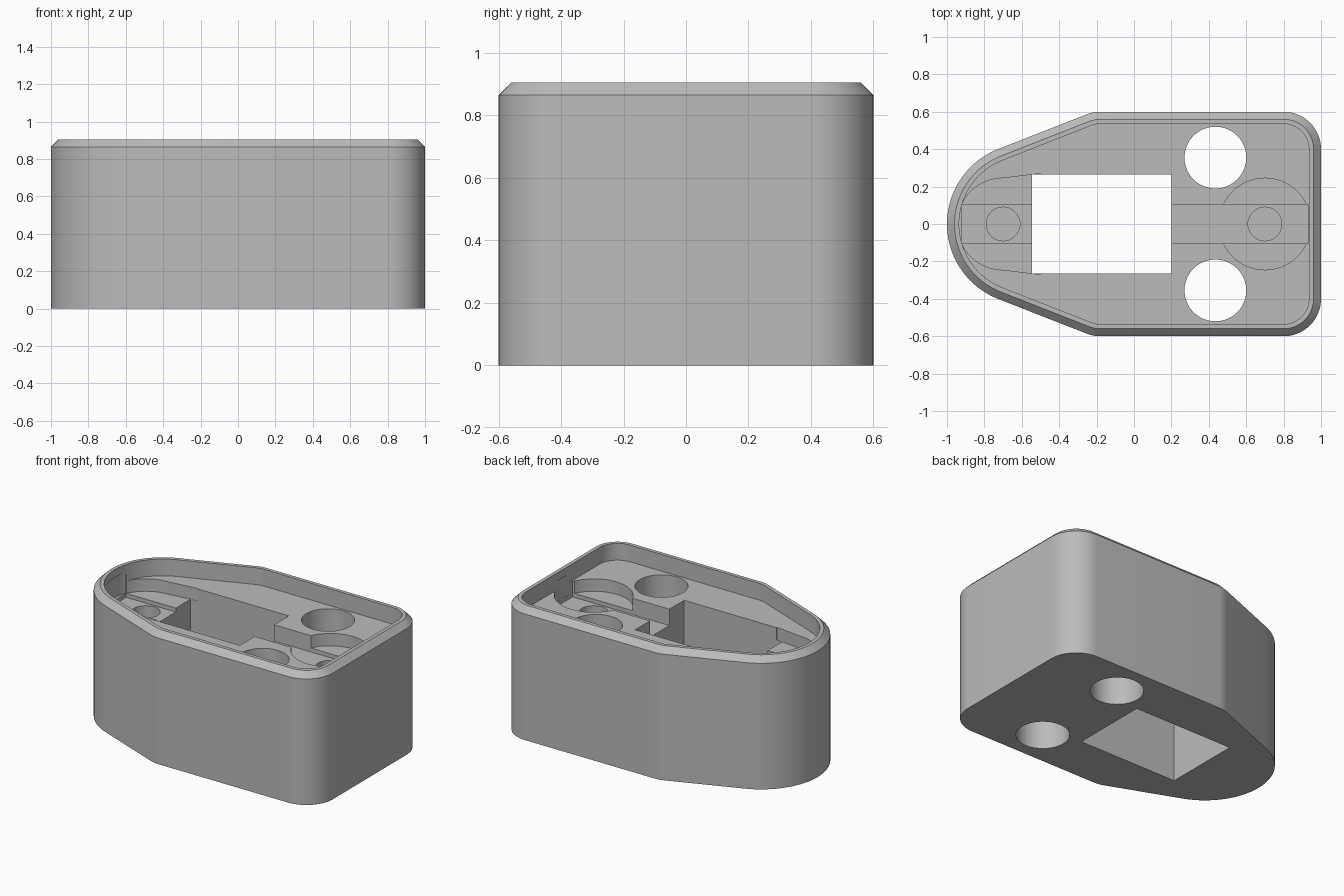
import bpy, bmesh, math

if "Cube" in bpy.data.objects:
    bpy.data.objects.remove(bpy.data.objects["Cube"])

RIM, FLOOR = 0.905, 0.79
POCKET, CHANNEL = 0.705, 0.678

grey = bpy.data.materials.new("plain grey")
grey.diffuse_color = (0.5, 0.5, 0.5, 1)
grey.use_nodes = True
grey.node_tree.nodes["Principled BSDF"].inputs["Base Color"].default_value = grey.diffuse_color


def arc(cx, cy, r, a0, a1, n):
    steps = [math.radians(a0 + (a1 - a0) * i / n) for i in range(n + 1)]
    return [(cx + r * math.cos(a), cy + r * math.sin(a)) for a in steps]


def circle(cx, cy, r, n=64):
    return arc(cx, cy, r, 0, 360, n)[:-1]


def outline(inset):
    """Tapered body outline: round nose on the left, square rounded end on the right."""
    t = 111.4
    r, nose = 0.2 - inset, 0.43 - inset
    return (arc(0.8, 0.4, r, 0, 90, 16) + arc(-0.18, 0.4, r, 90, t, 5)
            + arc(-0.57, 0, nose, t, 360 - t, 40)
            + arc(-0.18, -0.4, r, 360 - t, 270, 5) + arc(0.8, -0.4, r, 270, 360, 16))


def loft(name, rings):
    """Skin a stack of equal rings, each (points, z), and cap both ends."""
    bm = bmesh.new()
    loops = [[bm.verts.new((x, y, z)) for x, y in pts] for pts, z in rings]
    for a, b in zip(loops, loops[1:]):
        for i in range(len(a)):
            j = (i + 1) % len(a)
            bm.faces.new((a[i], a[j], b[j], b[i]))
    bm.faces.new(loops[0][::-1])
    bm.faces.new(loops[-1])
    bmesh.ops.recalc_face_normals(bm, faces=bm.faces)
    me = bpy.data.meshes.new(name)
    bm.to_mesh(me)
    bm.free()
    me.materials.append(grey)
    ob = bpy.data.objects.new(name, me)
    bpy.context.collection.objects.link(ob)
    return ob


def rect(x0, x1, y):
    return [(x0, -y), (x1, -y), (x1, y), (x0, y)]


# Housing body with chamfered rim and recessed floor
body = loft("housing", [(outline(0), 0), (outline(0), 0.865), (outline(0.04), RIM),
                        (outline(0.065), RIM), (outline(0.065), FLOOR)])

# Nose pocket: half circle widening toward the window
nose_pocket = arc(-0.7, 0, 0.245, 90, 270, 40) + [(-0.5, -0.27), (-0.5, 0.27)]

# Openings: name, profile, bottom z, top z
cuts = [
    ("nose_pocket", nose_pocket, POCKET, 0.85),
    ("round_pocket", circle(0.7, 0, 0.245), POCKET, 0.85),
    ("channel", rect(-0.922, 0.934, 0.105), CHANNEL, 0.84),
    ("window", rect(-0.545, 0.2, 0.265), -0.1, 0.86),
]
for s in (-1, 1):
    cuts.append(("through_hole", circle(0.435, 0.355 * s, 0.165), -0.1, 0.83))
    cuts.append(("screw_hole", circle(0.7 * s, 0, 0.09, 48), 0.3, 0.82))

bpy.context.view_layer.objects.active = body
for name, pts, z0, z1 in cuts:
    cutter = loft(name + "_cutter", [(pts, z0), (pts, z1)])
    mod = body.modifiers.new(name, 'BOOLEAN')
    mod.operation, mod.solver, mod.object = 'DIFFERENCE', 'EXACT', cutter
    bpy.ops.object.modifier_apply(modifier=name)
    bpy.data.objects.remove(cutter)

# Smooth round walls, keep edges sharp
body.select_set(True)
bpy.ops.object.shade_smooth_by_angle(angle=math.radians(25))
